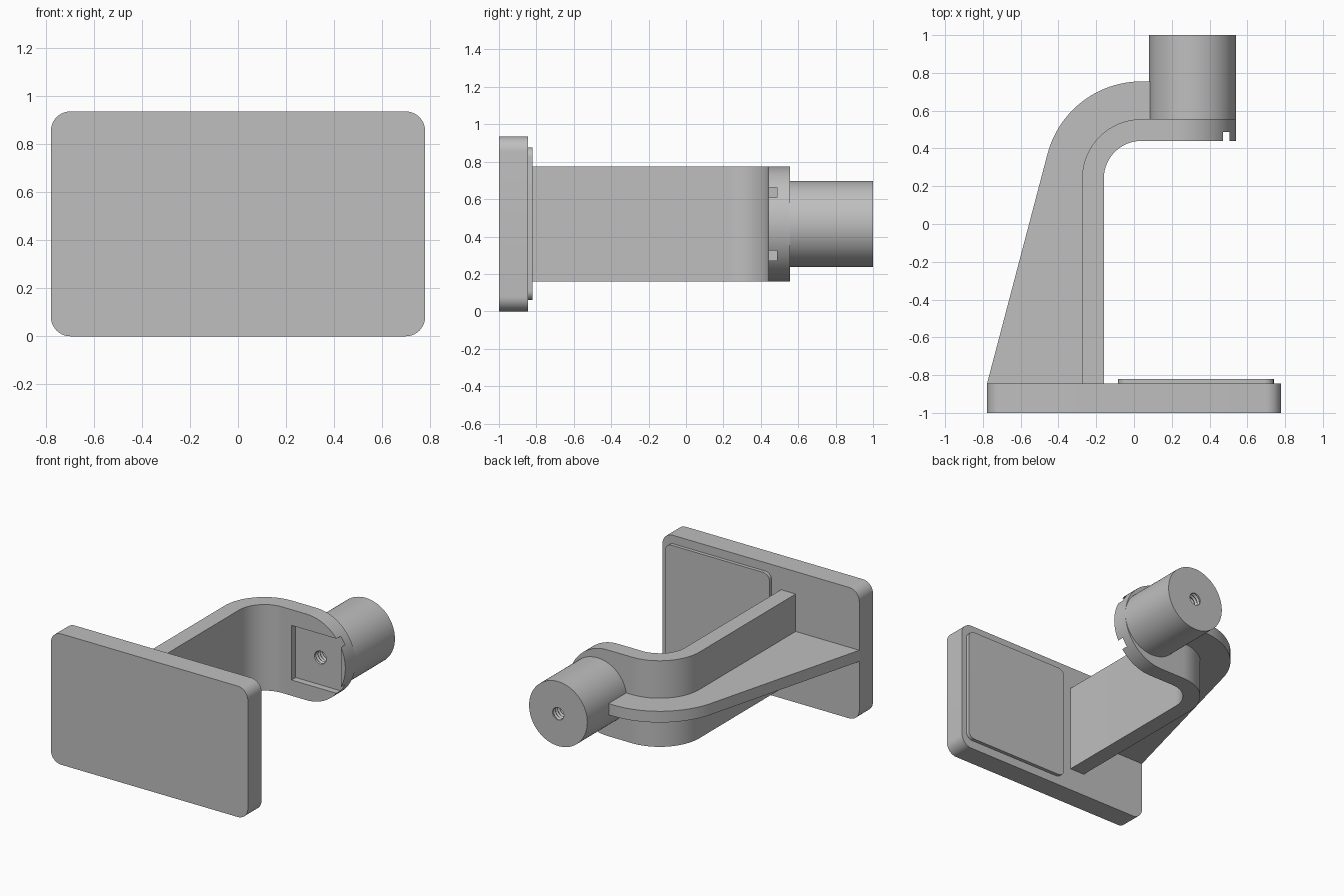
import bpy, bmesh
from math import sin, cos, pi, radians, atan2, acos, hypot

old = bpy.data.objects.get("Cube")
if old:
    bpy.data.objects.remove(old, do_unlink=True)

GREY = (0.52, 0.52, 0.52, 1)
mat = bpy.data.materials.new("plain grey")
mat.use_nodes = True
mat.diffuse_color = GREY
mat.node_tree.nodes["Principled BSDF"].inputs["Base Color"].default_value = GREY

MID = 0.4675                 # height of the symmetry plane
HUB_X, HUB_R = 0.31, 0.23
BEND = (0.04, 0.24)          # centre of the arm's bend
BACK = -0.845                # rear face of the plate


def arc(cx, cy, r, a0, a1, n=24):
    """Points along an arc, angles in degrees."""
    return [(cx + r * cos(radians(a0 + (a1 - a0) * i / n)),
             cy + r * sin(radians(a0 + (a1 - a0) * i / n))) for i in range(n + 1)]


def rounded_rect(x0, x1, z0, z1, r):
    return (arc(x1 - r, z1 - r, r, 0, 90, 10) + arc(x0 + r, z1 - r, r, 90, 180, 10)
            + arc(x0 + r, z0 + r, r, 180, 270, 10) + arc(x1 - r, z0 + r, r, 270, 360, 10))


def finish(name, bm):
    bmesh.ops.recalc_face_normals(bm, faces=bm.faces)
    mesh = bpy.data.meshes.new(name)
    bm.to_mesh(mesh)
    bm.free()
    mesh.materials.append(mat)
    ob = bpy.data.objects.new(name, mesh)
    bpy.context.collection.objects.link(ob)
    return ob


def prism(name, outline, lo, hi, along="z"):
    """Extrude an outline along z (plan shapes) or y (front shapes)."""
    bm = bmesh.new()
    place = (lambda p, h: (p[0], p[1], h)) if along == "z" else (lambda p, h: (p[0], h, p[1]))
    face = bm.faces.new([bm.verts.new(place(p, lo)) for p in outline])
    out = bmesh.ops.extrude_face_region(bm, geom=[face])
    shift = (0, 0, hi - lo) if along == "z" else (0, hi - lo, 0)
    bmesh.ops.translate(bm, vec=shift, verts=[v for v in out["geom"] if isinstance(v, bmesh.types.BMVert)])
    return finish(name, bm)


def boolean(ob, cutter, operation="DIFFERENCE"):
    cutter.hide_render = True
    mod = ob.modifiers.new(cutter.name, "BOOLEAN")
    mod.operation, mod.object, mod.solver = operation, cutter, "EXACT"
    bpy.context.view_layer.objects.active = ob
    bpy.ops.object.modifier_apply(modifier=mod.name)


# Base plate and the raised pad on its back
plate = prism("base_plate", rounded_rect(-0.778, 0.778, 0, 0.935, 0.08), -1, BACK, "y")
pad = prism("raised_pad", rounded_rect(-0.085, 0.74, 0.06, 0.875, 0.05), BACK - 0.01, -0.82, "y")

# Bent arm, with its free end rounded
arm = prism("bent_arm", [(-0.16, BACK)] + arc(*BEND, 0.2, 180, 90) + [(0.7, 0.44), (0.7, 0.555)]
            + arc(*BEND, 0.315, 90, 180) + [(-0.275, BACK)], MID - 0.3075, MID + 0.3075)
end_shape = prism("arm_end_shape", [(-1, MID - 0.4), (0.2325, MID - 0.4), (0.2325, MID - 0.3075)]
                  + arc(0.2325, MID, 0.3075, -90, 90, 48)[1:] + [(0.2325, MID + 0.4), (-1, MID + 0.4)],
                  -1.5, 1.5, "y")
boolean(arm, end_shape, "INTERSECT")

# Square nut recess, breaking through the rounded end at two corners
recess = prism("nut_recess_cutter", rounded_rect(HUB_X - 0.195, HUB_X + 0.195, MID - 0.195, MID + 0.195, 0.001),
               0.3, 0.487, "y")
boolean(arm, recess)

# Round hub
hub = prism("round_hub", arc(HUB_X, MID, HUB_R, 0, 360, 96)[:-1], 0.555, 1, "y")

# Threaded bore: stacked rings alternating between crest and root
bm = bmesh.new()
rings, sides, pitch = [], 32, 0.0125
for k in range(52):
    r = 0.05 if k % 2 else 0.041
    rings.append([bm.verts.new((x, 0.42 + k * pitch, z))
                  for x, z in arc(HUB_X, MID, r, 0, 360, sides)[:-1]])
for a, b in zip(rings, rings[1:]):
    for i in range(sides):
        j = (i + 1) % sides
        bm.faces.new((a[i], a[j], b[j], b[i]))
bm.faces.new(rings[0])
bm.faces.new(rings[-1])
bore = finish("thread_cutter", bm)
for part in (arm, hub):
    boolean(part, bore)

# Gusset rib: straight from the plate edge, tangent to the outer bend, into the hub
foot = (-0.778, BACK)
dx, dy = foot[0] - BEND[0], foot[1] - BEND[1]
tangent = (atan2(dy, dx) - acos(0.515 / hypot(dx, dy))) * 180 / pi % 360
rib = prism("gusset_rib", [foot] + arc(*BEND, 0.515, tangent, 90) + [(0.2, 0.755), (0.2, 0.5)]
            + arc(*BEND, 0.26, 90, 180) + [(-0.22, BACK)], MID - 0.04, MID + 0.04)

for cutter in (end_shape, recess, bore):
    bpy.data.objects.remove(cutter, do_unlink=True)

# Smooth the curved walls, keep edges sharp
bpy.ops.object.select_all(action="DESELECT")
for part in (plate, pad, arm, hub, rib):
    part.select_set(True)
bpy.context.view_layer.objects.active = plate
bpy.ops.object.shade_smooth_by_angle(angle=radians(25))
